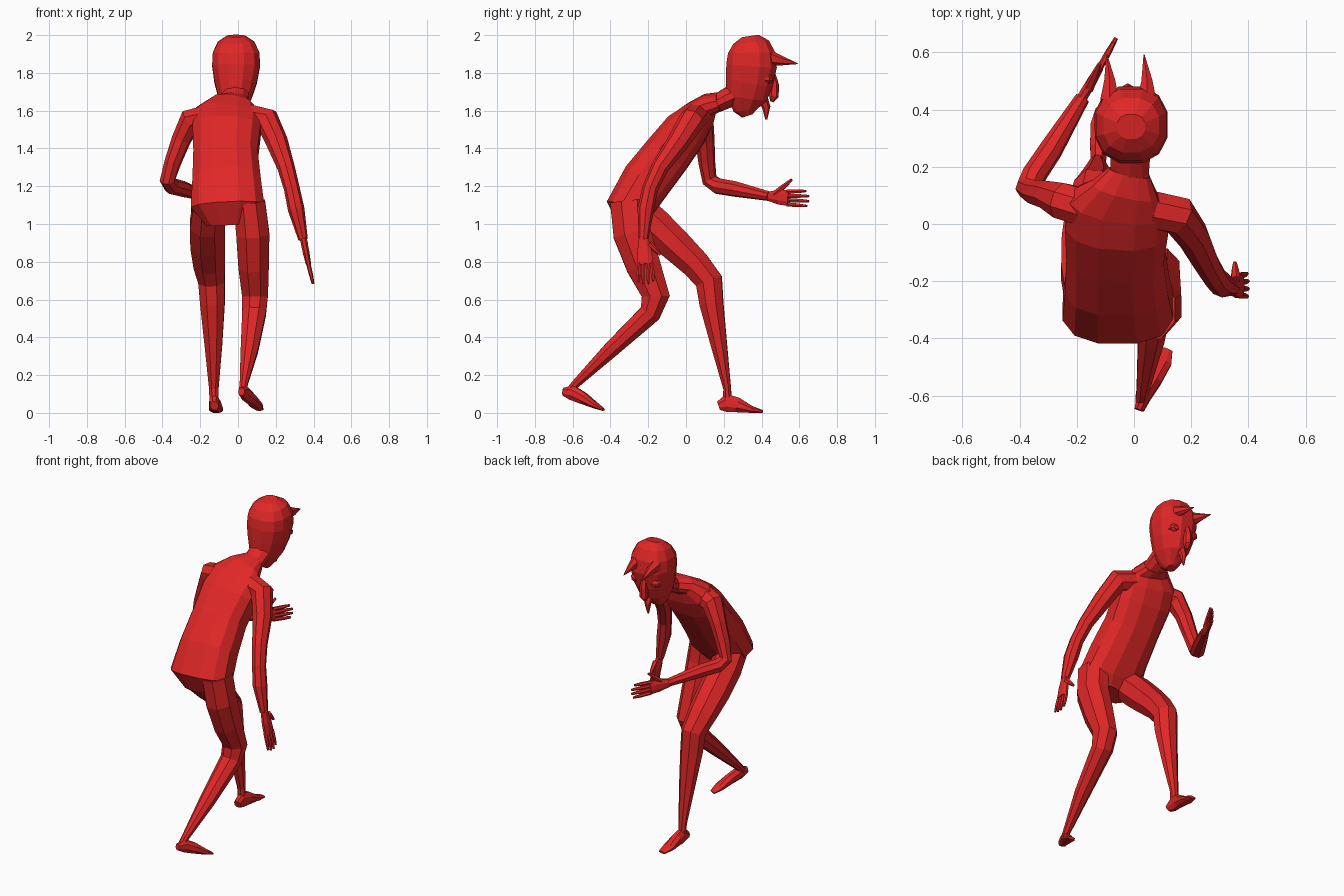
import bpy, bmesh, math
from mathutils import Vector

red = bpy.data.materials.new("red")
red.diffuse_color = (0.75, 0.02, 0.02, 1)


def loft(name, rings, sides=8, ref=(1, 0, 0), power=1.0):
    """Skin rings (x, y, z, half width, half depth) along their path; width starts along ref."""
    rings = [r if len(r) == 5 else (*r, r[3]) for r in rings]
    pts = [Vector(r[:3]) for r in rings]
    bm = bmesh.new()
    loops = []
    side = Vector(ref)
    for i, r in enumerate(rings):
        t = Vector((0, 0, 0))
        if i > 0:
            t += (pts[i] - pts[i - 1]).normalized()
        if i < len(pts) - 1:
            t += (pts[i + 1] - pts[i]).normalized()
        t.normalize()
        side = (side - t * side.dot(t)).normalized()
        depth = t.cross(side)
        loop = []
        for k in range(sides):
            a = 2 * math.pi * (k + 0.5) / sides
            c, s = math.cos(a), math.sin(a)
            c = math.copysign(abs(c) ** power, c)
            s = math.copysign(abs(s) ** power, s)
            loop.append(bm.verts.new(pts[i] + side * c * r[3] + depth * s * r[4]))
        loops.append(loop)
    for a, b in zip(loops, loops[1:]):
        for k in range(sides):
            j = (k + 1) % sides
            bm.faces.new((a[k], a[j], b[j], b[k]))
    bm.faces.new(loops[0][::-1])
    bm.faces.new(loops[-1])
    bmesh.ops.recalc_face_normals(bm, faces=bm.faces)
    me = bpy.data.meshes.new(name)
    bm.to_mesh(me)
    bm.free()
    me.materials.append(red)
    ob = bpy.data.objects.new(name, me)
    bpy.context.collection.objects.link(ob)
    return ob


def hand(name, wrist, knuckles, tips, across, thumb):
    """Flat palm, four fanned fingers and a thumb."""
    w, k, t, s = (Vector(v) for v in (wrist, knuckles, tips, across))
    loft(name + "_palm", [(*w, .026, .02), (*w.lerp(k, .55), .042, .019), (*k, .045, .015)], 8, s)
    for i in range(4):
        off = i - 1.5
        a, b = k + s * off * .023, t + s * off * .027
        b = a.lerp(b, (.9, 1, 1, .85)[i])
        loft(f"{name}_finger_{i + 1}", [(*a.lerp(b, -.1), .012), (*a.lerp(b, .55), .011), (*b, .007)], 6, s)
    a, b = Vector(thumb[0]), Vector(thumb[1])
    loft(name + "_thumb", [(*a, .018), (*a.lerp(b, .55), .014), (*b, .007)], 6, (.6, .3, .7))


# Hunched torso
loft("torso", [
    (-.05, -.29, 1.00, .12, .07), (-.055, -.295, 1.09, .20, .13),
    (-.06, -.21, 1.23, .185, .135), (-.065, -.10, 1.37, .175, .13),
    (-.06, 0, 1.50, .185, .12), (-.05, .07, 1.58, .18, .09),
    (-.03, .12, 1.635, .12, .06), (-.015, .18, 1.65, .075, .05)], 12, power=.8)
loft("neck", [(-.02, .10, 1.62, .09, .05), (-.015, .18, 1.65, .07, .05),
              (-.012, .28, 1.70, .075, .06)], 10)

# Head with pointed face
loft("head", [
    (-.018, .325, 1.575, .03, .03), (-.018, .315, 1.605, .055, .065),
    (-.016, .32, 1.67, .09, .112), (-.013, .335, 1.75, .115, .128),
    (-.01, .347, 1.84, .131, .138), (-.01, .347, 1.91, .127, .128),
    (-.01, .345, 1.965, .10, .098), (-.01, .34, 1.998, .05, .045)], 12, power=.85)
loft("nose", [(-.02, .45, 1.82, .016), (-.022, .468, 1.74, .024),
              (-.022, .465, 1.68, .026), (-.025, .455, 1.65, .01)], 6)
loft("beard", [(-.02, .40, 1.68, .035, .03), (-.022, .425, 1.62, .02, .022),
               (-.025, .425, 1.555, .005)], 6)
for label, x in (("left", -.085), ("right", .045)):
    loft(label + "_horn", [(x, .43, 1.885, .038, .045), (x, .50, 1.868, .022, .027),
                           (x - .01, .592, 1.851, .002)], 6)
for label, s in (("left", -1), ("right", 1)):
    # Bulging eyes
    x = -.015 + s * .068
    loft(label + "_eye", [(x, .41, 1.775, .036, .03), (x + s * .004, .445, 1.77, .032, .026),
                          (x + s * .006, .46, 1.767, .014, .012)], 8)

# Arms: one bent forward, one hanging back
loft("left_arm", [
    (-.15, .05, 1.57, .07), (-.25, .08, 1.55, .068), (-.30, .10, 1.45, .052),
    (-.345, .11, 1.33, .045), (-.373, .125, 1.235, .042), (-.35, .17, 1.203, .044),
    (-.29, .26, 1.188, .042), (-.18, .44, 1.15, .026)], 8, (0, 1, 0))
loft("right_arm", [
    (.06, .05, 1.57, .07), (.155, .03, 1.55, .07), (.205, -.04, 1.44, .059),
    (.255, -.14, 1.30, .046), (.285, -.19, 1.19, .042), (.308, -.213, 1.08, .044),
    (.345, -.225, .92, .025)], 8, (0, 1, 0))
hand("left_hand", (-.185, .435, 1.15), (-.12, .545, 1.14), (-.062, .65, 1.137), (0, 0, 1),
     ((-.16, .47, 1.16), (-.12, .56, 1.238)))
hand("right_hand", (.345, -.225, .93), (.373, -.215, .79), (.398, -.213, .685), (0, 1, 0),
     ((.355, -.195, .90), (.352, -.135, .84)))

# Legs: left steps forward, right trails
loft("left_leg", [
    (-.155, -.27, 1.10, .09, .09), (-.162, -.17, 1.00, .10, .10),
    (-.16, -.065, .90, .10, .095), (-.152, .05, .79, .09, .083),
    (-.14, .122, .70, .075, .078), (-.135, .135, .58, .07, .068),
    (-.13, .175, .36, .05, .046), (-.128, .218, .13, .027, .022),
    (-.127, .22, .05, .025, .025)])
loft("right_leg", [
    (.06, -.30, 1.12, .09, .11), (.078, -.285, .95, .095, .108),
    (.082, -.225, .78, .087, .098), (.09, -.16, .62, .074, .08),
    (.085, -.19, .53, .068, .062), (.06, -.40, .335, .05, .045),
    (.03, -.585, .155, .023, .024), (.025, -.615, .12, .022)])
loft("left_foot", [
    (-.125, .172, .04, .024, .025), (-.125, .215, .055, .028, .052),
    (-.122, .27, .045, .034, .043), (-.116, .345, .021, .039, .02),
    (-.11, .405, .01, .025, .008)])
loft("right_foot", [
    (.018, -.65, .115, .018, .022), (.033, -.605, .11, .027, .042),
    (.065, -.545, .08, .034, .034), (.098, -.48, .042, .037, .018),
    (.115, -.438, .02, .022, .008)])

# Settle the lowest point on the floor
bpy.context.view_layer.update()
low = min(v.co.z for o in bpy.data.objects for v in o.data.vertices)
for o in bpy.data.objects:
    o.location.z -= low
